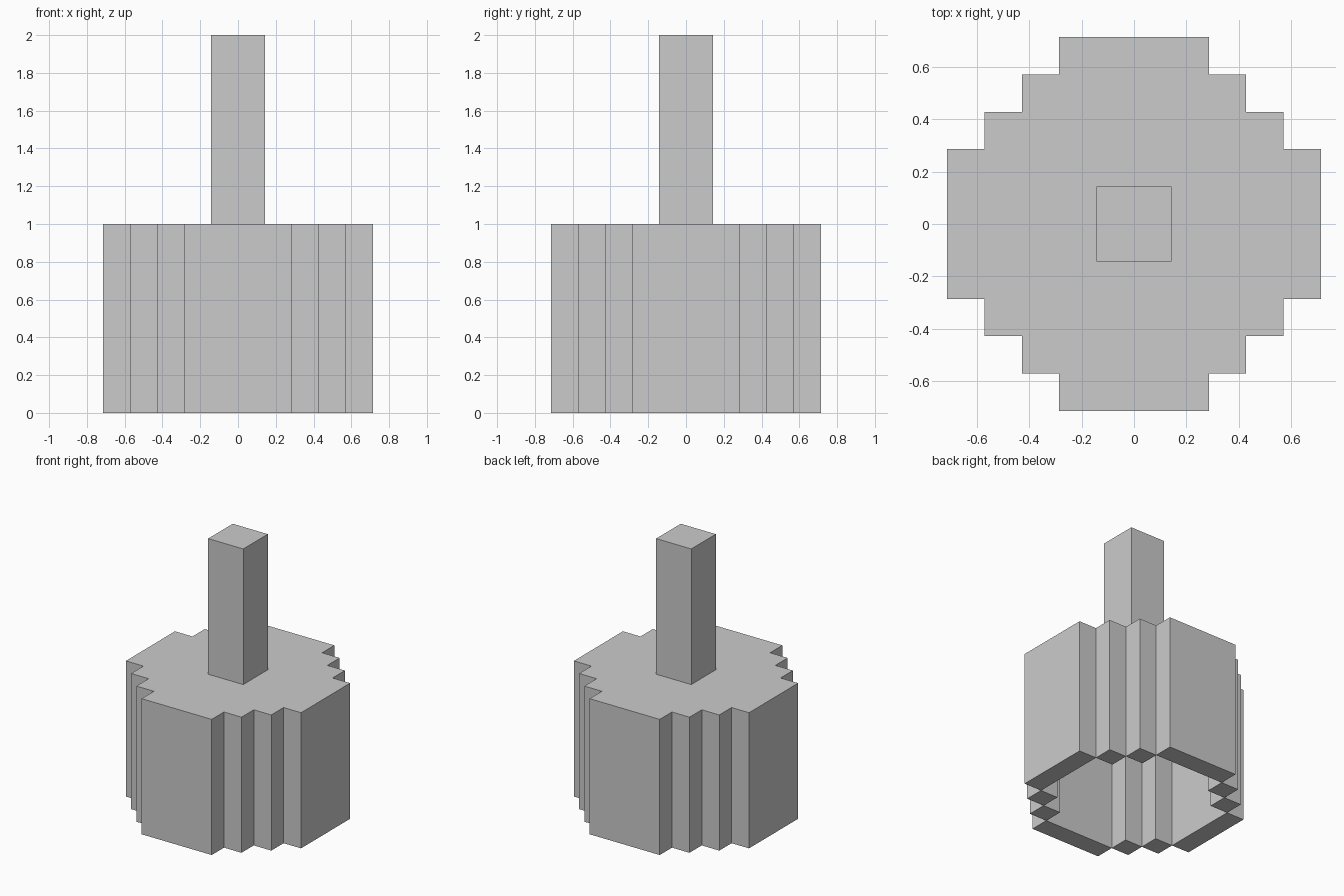
import bpy, bmesh
from mathutils import Vector

if "Cube" in bpy.data.objects:
    bpy.data.objects.remove(bpy.data.objects["Cube"])

U = 1 / 7  # one block of the grid
OUTER = [5, 5, 4, 3, 2]  # half width of each row, from the centre outwards
INNER = [4, 4, 3, 2, 0]


def ring(i):
    """Distance of a block from the centre line, 0 to 4."""
    return max(i, -1 - i)


def disc(half_widths, z0, z1):
    return {(x, y, z) for x in range(-5, 5) for y in range(-5, 5)
            for z in range(z0, z1) if ring(x) < half_widths[ring(y)]}


def build(name, cells, solid):
    """Skin the blocks, leaving out faces that touch other blocks."""
    bm = bmesh.new()
    for c in cells:
        for axis in range(3):
            for side in (0, 1):
                n = list(c)
                n[axis] += 2 * side - 1
                if tuple(n) in solid:
                    continue
                u, v = Vector((0, 0, 0)), Vector((0, 0, 0))
                u[(axis + 1) % 3] = 1
                v[(axis + 2) % 3] = 1
                p = Vector(c)
                p[axis] += side
                quad = [p, p + u, p + u + v, p + v]
                if not side:
                    quad.reverse()
                bm.faces.new([bm.verts.new(q * U) for q in quad])
    bmesh.ops.remove_doubles(bm, verts=bm.verts[:], dist=0.001)
    bmesh.ops.dissolve_limit(bm, angle_limit=0.02, verts=bm.verts[:],
                             edges=bm.edges[:])
    mesh = bpy.data.meshes.new(name)
    bm.to_mesh(mesh)
    bm.free()
    bpy.context.collection.objects.link(bpy.data.objects.new(name, mesh))


# Stepped round drum, hollow and open underneath
drum = disc(OUTER, 0, 7) - disc(INNER, 0, 6)
# Square handle standing on the drum
handle = {(x, y, z) for x in (-1, 0) for y in (-1, 0) for z in range(7, 14)}

solid = drum | handle
build("hollow_drum", drum, solid)
build("handle", handle, solid)
